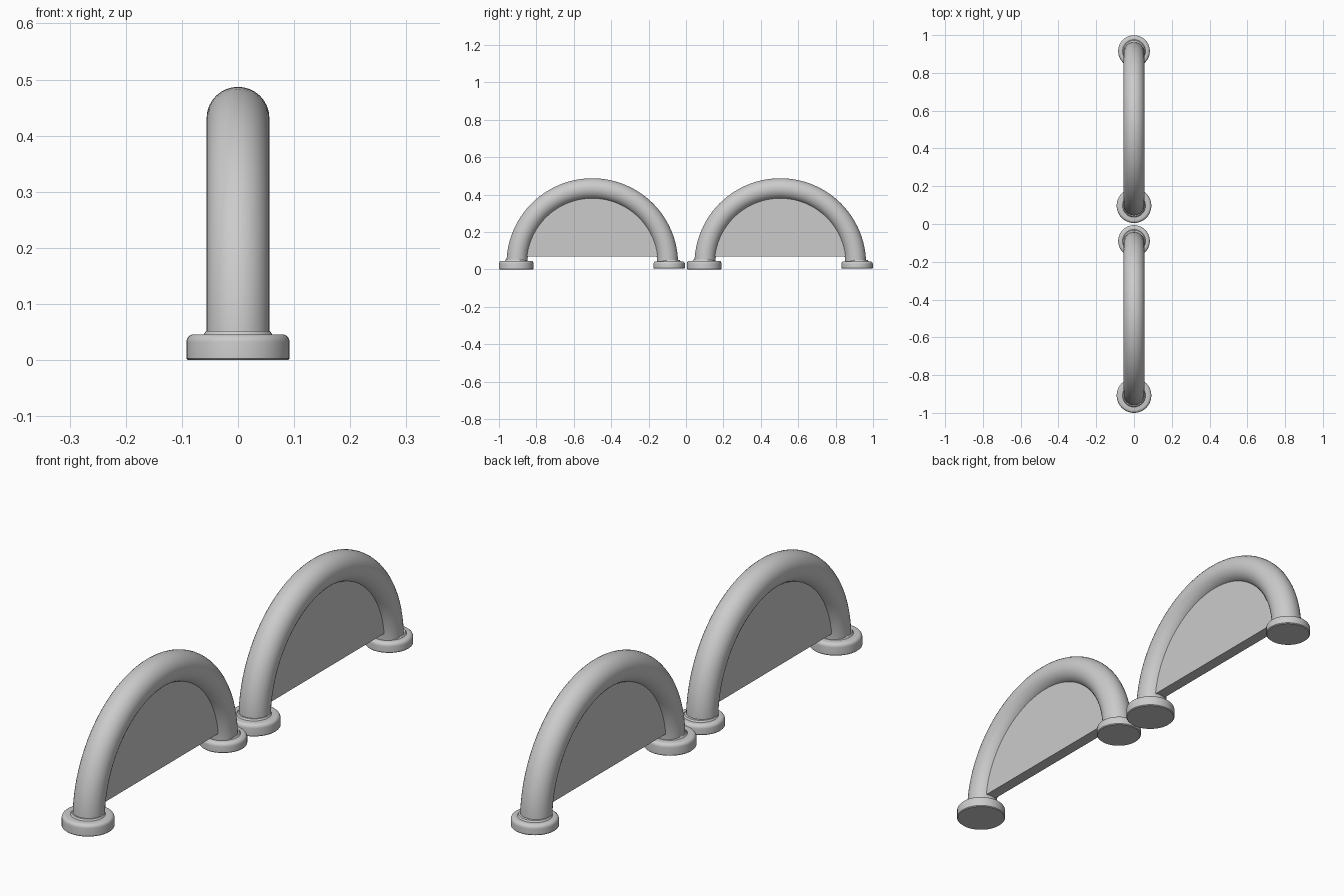
import bpy, bmesh, math
from mathutils import Vector, Matrix

if "Cube" in bpy.data.objects:
    bpy.data.objects.remove(bpy.data.objects["Cube"])

ARCH_R, ARCH_Z, TUBE_R = 0.403, 0.028, 0.056
PANEL_Z, PANEL_T = 0.07, 0.045


def finish(name, bm):
    bmesh.ops.recalc_face_normals(bm, faces=bm.faces)
    me = bpy.data.meshes.new(name)
    bm.to_mesh(me)
    bm.free()
    ob = bpy.data.objects.new(name, me)
    bpy.context.collection.objects.link(ob)
    bpy.context.view_layer.objects.active = ob
    ob.select_set(True)
    bpy.ops.object.shade_smooth_by_angle(angle=math.radians(35))
    ob.select_set(False)
    return ob


# half-ring tube: circle spun half a turn about the x axis
def arch_tube(name, cy):
    bm = bmesh.new()
    centre = Vector((0, cy, ARCH_Z))
    ring = bmesh.ops.create_circle(bm, segments=32, radius=TUBE_R, cap_ends=False)
    bmesh.ops.translate(bm, verts=ring["verts"], vec=centre + Vector((0, ARCH_R, 0)))
    bmesh.ops.spin(bm, geom=bm.verts[:] + bm.edges[:], cent=centre, axis=(1, 0, 0),
                   angle=math.pi, steps=48, use_duplicate=False)
    bmesh.ops.holes_fill(bm, edges=[e for e in bm.edges if e.is_boundary])
    finish(name, bm)


# flat panel filling the arch, its rim buried in the tube
def panel(name, cy):
    bm = bmesh.new()
    r = ARCH_R - 0.03
    a0 = math.asin((PANEL_Z - ARCH_Z) / r)
    n = 48
    angles = [a0 + (math.pi - 2 * a0) * i / n for i in range(n + 1)]
    face = bm.faces.new([bm.verts.new((-PANEL_T / 2, cy + r * math.cos(a), ARCH_Z + r * math.sin(a)))
                         for a in angles])
    ext = bmesh.ops.extrude_face_region(bm, geom=[face], use_keep_orig=True)
    bmesh.ops.translate(bm, vec=(PANEL_T, 0, 0),
                        verts=[v for v in ext["geom"] if isinstance(v, bmesh.types.BMVert)])
    finish(name, bm)


# round foot with softened upper rim, lathed from a profile
def foot(name, y, r, z0, z1):
    bm = bmesh.new()
    b = 0.014
    prof = [(0, z0), (r - 0.003, z0), (r, z0 + 0.003)]
    prof += [(r - b + b * math.cos(t), z1 - b + b * math.sin(t))
             for t in [math.pi / 2 * i / 5 for i in range(6)]]
    prof += [(TUBE_R + 0.005, z1), (TUBE_R + 0.001, z1 + 0.006), (0, z1 + 0.006)]
    vs = [bm.verts.new((x, y, z)) for x, z in prof]
    for a, c in zip(vs, vs[1:]):
        bm.edges.new((a, c))
    bmesh.ops.spin(bm, geom=bm.verts[:] + bm.edges[:], cent=(0, y, 0), axis=(0, 0, 1),
                   angle=2 * math.pi, steps=40)
    bmesh.ops.remove_doubles(bm, verts=bm.verts, dist=1e-5)
    finish(name, bm)


# two arches in a row; each has a wide near foot and a narrower far foot
for label, cy in (("front", -0.501), ("rear", 0.504)):
    arch_tube(label + "_arch_tube", cy)
    panel(label + "_panel", cy)
    foot(label + "_wide_foot", cy - 0.407, 0.092, 0.0, 0.046)
    foot(label + "_narrow_foot", cy + 0.411, 0.084, 0.004, 0.043)
